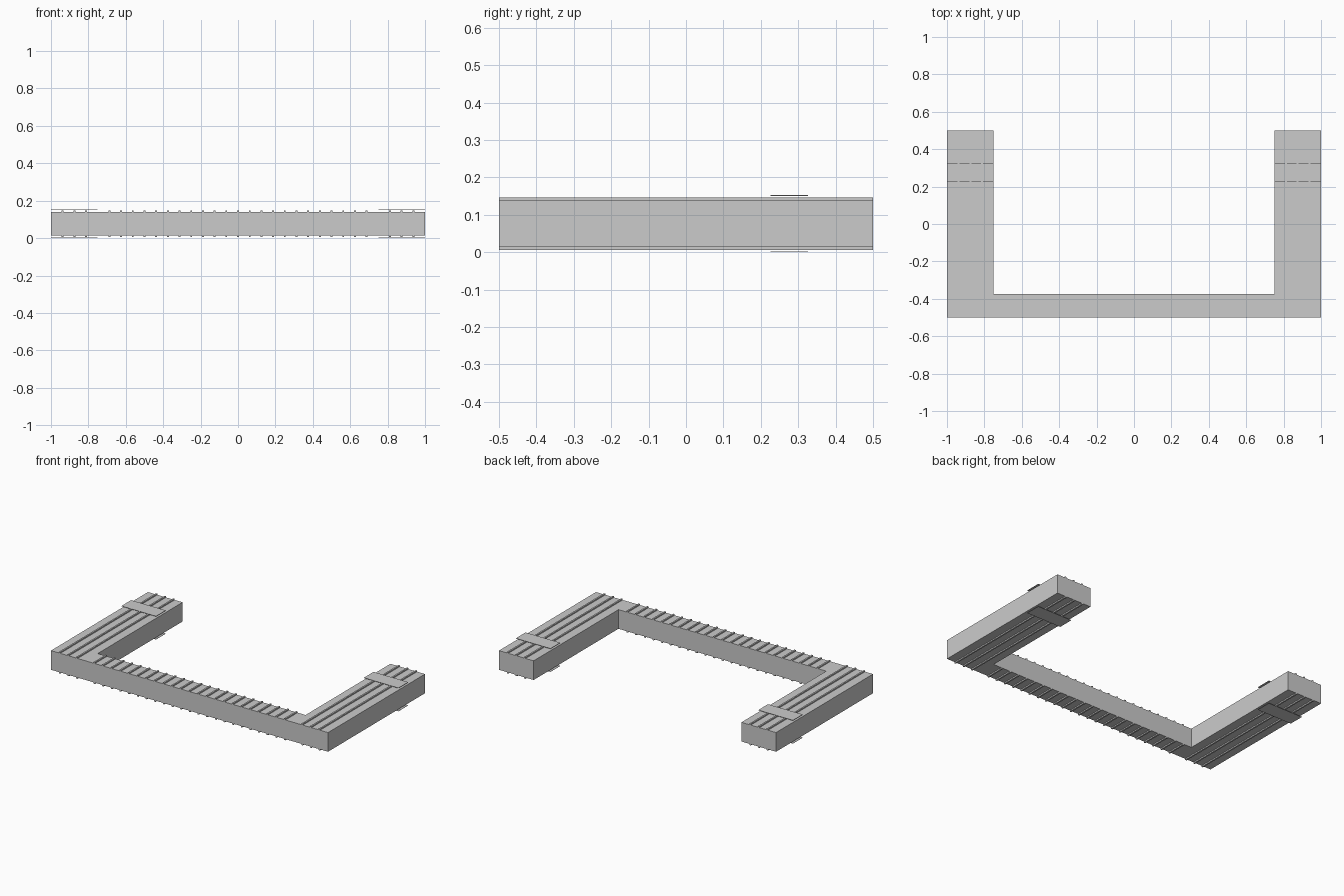
import bpy, bmesh

if "Cube" in bpy.data.objects:
    bpy.data.objects.remove(bpy.data.objects["Cube"])

grey = bpy.data.materials.new("plain grey")
grey.diffuse_color = (0.6, 0.6, 0.6, 1)
grey.use_nodes = True
grey.node_tree.nodes["Principled BSDF"].inputs["Base Color"].default_value = grey.diffuse_color

MID = 0.0762      # mid height, the model is mirrored above and below it
BODY = 0.0625     # half heights of the layers
RIB = 0.0703


def finish(name, bm):
    bmesh.ops.recalc_face_normals(bm, faces=bm.faces[:])
    mesh = bpy.data.meshes.new(name)
    bm.to_mesh(mesh)
    bm.free()
    mesh.materials.append(grey)
    obj = bpy.data.objects.new(name, mesh)
    bpy.context.collection.objects.link(obj)
    return obj


def add_box(bm, x0, x1, y0, y1, z0, z1):
    verts = bmesh.ops.create_cube(bm, size=1)["verts"]
    for v in verts:
        v.co.x = x1 if v.co.x > 0 else x0
        v.co.y = y1 if v.co.y > 0 else y0
        v.co.z = z1 if v.co.z > 0 else z0


def add_both_sides(bm, x0, x1, y0, y1, h0, h1):
    # same box on the top and on the underside
    add_box(bm, x0, x1, y0, y1, MID + h0, MID + h1)
    add_box(bm, x0, x1, y0, y1, MID - h1, MID - h0)


# U-shaped body
outline = [(-1, -0.5), (1, -0.5), (1, 0.5), (0.75, 0.5),
           (0.75, -0.375), (-0.75, -0.375), (-0.75, 0.5), (-1, 0.5)]
bm = bmesh.new()
face = bm.faces.new([bm.verts.new((x, y, MID - BODY)) for x, y in outline])
top = bmesh.ops.extrude_face_region(bm, geom=[face])["geom"]
for v in top:
    if isinstance(v, bmesh.types.BMVert):
        v.co.z = MID + BODY
finish("u_shaped_body", bm)

# Short ribs across the front bar
W = 0.005
bm = bmesh.new()
for i in range(23):
    x = -0.6875 + i * 0.0625
    add_both_sides(bm, x - W, x + W, -0.5, -0.375, BODY, RIB)
finish("front_bar_ribs", bm)

# Long ribs along both arms, and the thin cross plates over them
for side, label in ((-1, "left"), (1, "right")):
    bm = bmesh.new()
    for x in (0.8125, 0.875, 0.9375):
        add_both_sides(bm, side * x - W, side * x + W, -0.5, 0.5, BODY, RIB)
    finish(label + "_arm_ribs", bm)

    bm = bmesh.new()
    xs = sorted((side * 0.75, side * 1.0))
    add_both_sides(bm, xs[0], xs[1], 0.226, 0.326, 0.0742, MID)
    finish(label + "_cross_plates", bm)
